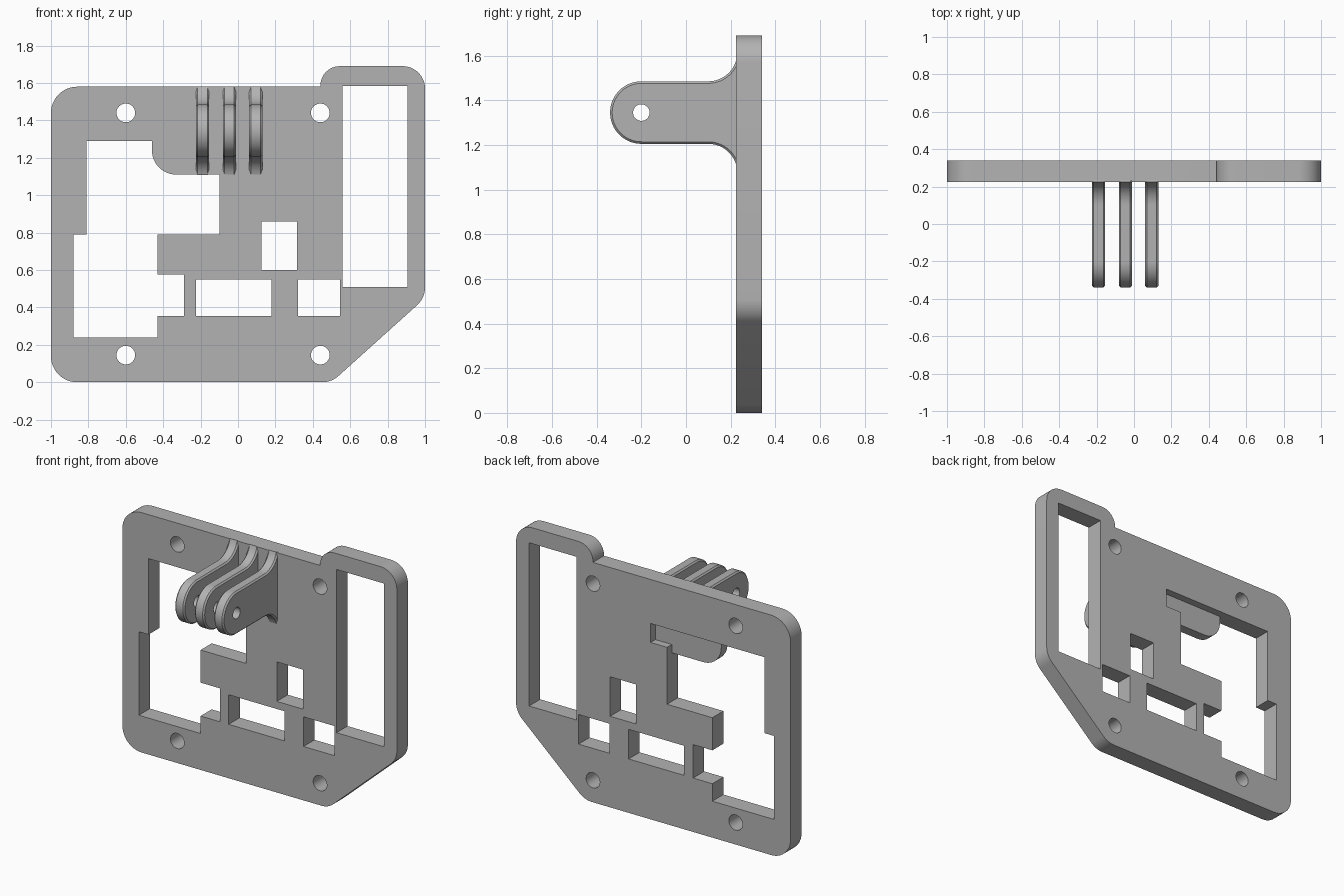
import bpy, bmesh
from math import cos, sin, pi, radians
from mathutils import Vector

cube = bpy.data.objects.get("Cube")
if cube:
    bpy.data.objects.remove(cube, do_unlink=True)

grey = bpy.data.materials.new("light grey plastic")
grey.use_nodes = True
colour = (0.45, 0.45, 0.45, 1)
grey.diffuse_color = colour
grey.node_tree.nodes["Principled BSDF"].inputs["Base Color"].default_value = colour

FRONT, BACK = 0.225, 0.34


def arc(cx, cz, r, start, end, n=16):
    angles = [radians(start + (end - start) * i / n) for i in range(n + 1)]
    return [(cx + r * cos(a), cz + r * sin(a)) for a in angles]


def circle(cx, cz, r):
    return arc(cx, cz, r, 0, 360, 40)[:-1]


def rect(x0, x1, z0, z1):
    return [(x0, z0), (x1, z0), (x1, z1), (x0, z1)]


def rounded(corners, n=12):
    """Round each (x, z, radius) corner of a closed outline."""
    out = []
    for i, (x, z, r) in enumerate(corners):
        p = Vector((x, z))
        if r == 0:
            out.append((x, z))
            continue
        a = (Vector(corners[i - 1][:2]) - p).normalized()
        b = (Vector(corners[(i + 1) % len(corners)][:2]) - p).normalized()
        half = a.angle(b) / 2
        centre = p + (a + b).normalized() * (r / sin(half))
        reach = pi / 2 - half
        inward = (p - centre).normalized()
        side = (a - inward * a.dot(inward)).normalized()
        for k in range(n + 1):
            t = reach * (1 - 2 * k / n)
            out.append(tuple(centre + r * (inward * cos(t) + side * sin(t))))
    return out


def prism(name, outline, lo, hi, axis="y", chamfer=0):
    """Extrude an outline along y (x-z outline) or x (y-z outline)."""
    def place(p, d):
        return (p[0], d, p[1]) if axis == "y" else (d, p[0], p[1])
    bm = bmesh.new()
    face = bm.faces.new([bm.verts.new(place(p, lo)) for p in outline])
    ext = bmesh.ops.extrude_face_region(bm, geom=[face], use_keep_orig=True)
    new = [v for v in ext["geom"] if isinstance(v, bmesh.types.BMVert)]
    step = Vector(place((0, 0), hi - lo))
    bmesh.ops.translate(bm, verts=new, vec=step)
    bmesh.ops.recalc_face_normals(bm, faces=bm.faces)
    if chamfer:
        rims = [e for e in bm.edges if abs((e.verts[0].co - e.verts[1].co).x) < 1e-5
                and min(v.co.y for v in e.verts) < FRONT]
        bmesh.ops.bevel(bm, geom=rims, offset=chamfer, segments=1, affect="EDGES",
                        clamp_overlap=True)
    mesh = bpy.data.meshes.new(name)
    bm.to_mesh(mesh)
    bm.free()
    mesh.materials.append(grey)
    obj = bpy.data.objects.new(name, mesh)
    bpy.context.collection.objects.link(obj)
    return obj


def cut(obj, cutters):
    for c in cutters:
        mod = obj.modifiers.new("cut", "BOOLEAN")
        mod.operation, mod.solver, mod.object = "DIFFERENCE", "EXACT", c
    graph = bpy.context.evaluated_depsgraph_get()
    mesh = bpy.data.meshes.new_from_object(obj.evaluated_get(graph))
    obj.modifiers.clear()
    obj.data = mesh
    for c in cutters:
        bpy.data.objects.remove(c, do_unlink=True)


def smooth(obj):
    bpy.ops.object.select_all(action="DESELECT")
    obj.select_set(True)
    bpy.context.view_layer.objects.active = obj
    bpy.ops.object.shade_smooth_by_angle(angle=radians(25))


# Mounting plate with a raised corner and a slanted lower corner
plate = prism("mounting_plate", rounded([
    (-1, 0, 0.14), (0.5, 0, 0.13), (1, 0.45, 0.13), (1, 1.69, 0.12),
    (0.44, 1.69, 0.105), (0.44, 1.58, 0), (-1, 1.58, 0.14)]), FRONT, BACK)

# Stepped main opening, with a rounded tab at its upper right
opening = rounded([
    (-0.81, 1.29, 0), (-0.46, 1.29, 0), (-0.46, 1.11, 0.13), (-0.1, 1.11, 0),
    (-0.1, 0.79, 0), (-0.43, 0.79, 0), (-0.43, 0.575, 0), (-0.29, 0.575, 0),
    (-0.29, 0.355, 0), (-0.43, 0.355, 0), (-0.43, 0.24, 0), (-0.88, 0.24, 0),
    (-0.88, 0.79, 0), (-0.81, 0.79, 0)])

# Tall slot, three small windows and four screw holes
through = [opening,
           rect(0.56, 0.905, 0.51, 1.585),
           rect(0.125, 0.315, 0.6, 0.86),
           rect(-0.225, 0.18, 0.355, 0.55),
           rect(0.32, 0.545, 0.355, 0.55)]
through += [circle(x, z, 0.05) for x in (-0.6, 0.44) for z in (0.145, 1.44)]
cutters = [prism("cutter", o, FRONT - 0.1, BACK + 0.1) for o in through]

# Recess behind the tab, opening to the back
recess = [(-0.6, 1.29), (-0.6, 1.0), (-0.1, 1.0), (-0.1, 1.165), (0.02, 1.165), (0.02, 1.29)]
cutters.append(prism("cutter", recess, BACK - 0.05, BACK + 0.1))
cut(plate, cutters)
smooth(plate)

# Three hinge fins with chamfered rims, flared where they meet the plate
MID = 1.345
fin_outline = (arc(0.1, MID - 0.27, 0.13, 15, 90, 10)
               + arc(-0.2, MID, 0.14, 270, 90, 32)
               + arc(0.1, MID + 0.27, 0.13, 270, 345, 10))
fin_outline += [(FRONT + 0.01, MID + 0.235), (FRONT + 0.01, MID - 0.235)]
for name, x in (("right", -0.19), ("middle", -0.046), ("left", 0.095)):
    fin = prism(name + "_hinge_fin", fin_outline, x - 0.035, x + 0.035, "x", 0.014)
    cut(fin, [prism("cutter", circle(-0.2, MID, 0.037), x - 0.1, x + 0.1, "x")])
    smooth(fin)
